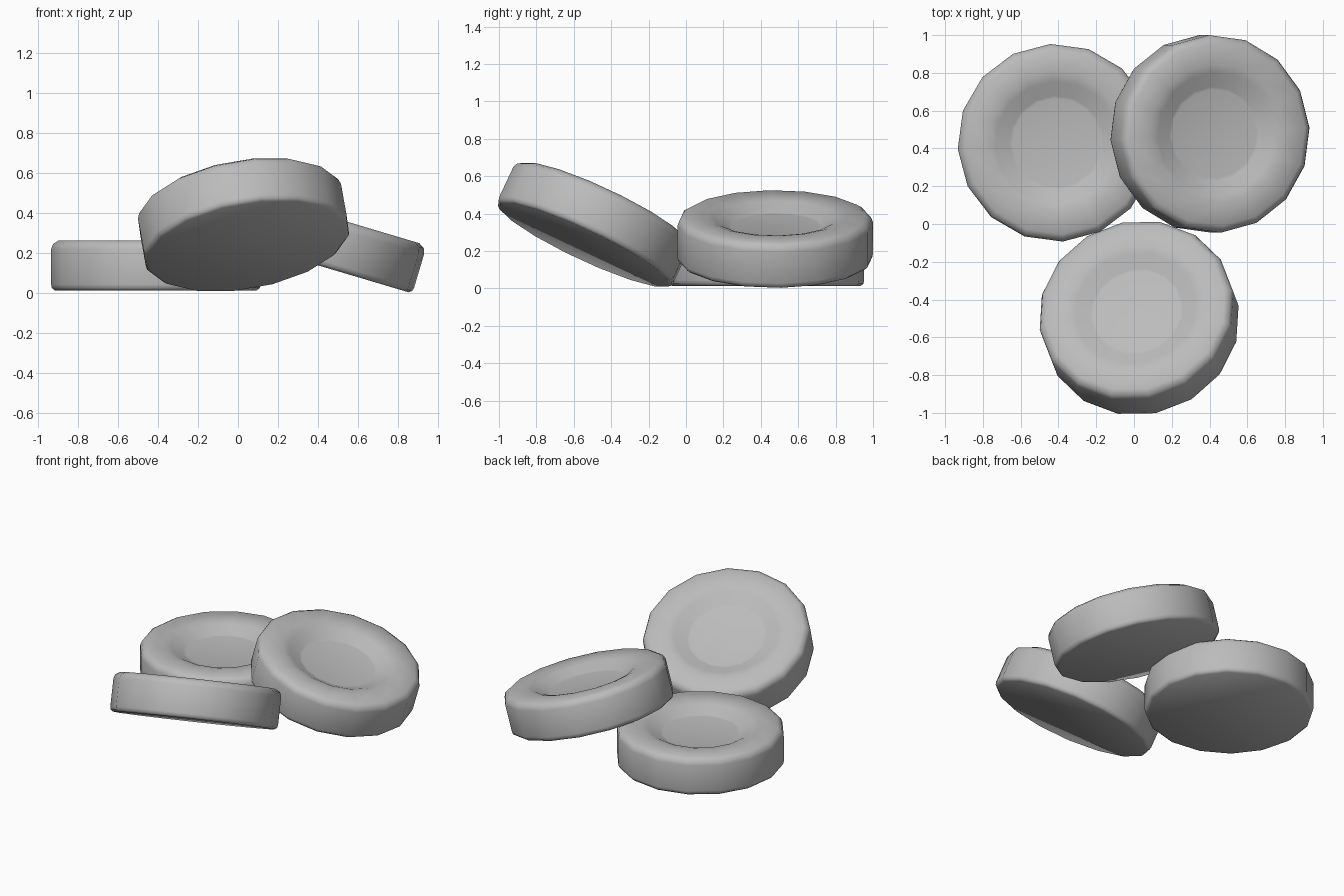
import bpy, bmesh, math
from mathutils import Vector, Matrix

cube = bpy.data.objects.get("Cube")
if cube:
    bpy.data.objects.remove(cube, do_unlink=True)

# Single flat colour
GREY = (0.5, 0.5, 0.5, 1.0)
grey = bpy.data.materials.new("plain_grey")
grey.use_nodes = True
grey.diffuse_color = GREY
grey.node_tree.nodes["Principled BSDF"].inputs["Base Color"].default_value = GREY

SIDES = 16
HEIGHT = 0.25
# Radius and height, from the underside around the rim and into the dish
PROFILE = [(0.505, 0.0), (0.52, 0.012), (0.524, 0.03), (0.524, 0.205),
           (0.514, 0.232), (0.485, 0.25), (0.37, 0.25), (0.325, 0.238),
           (0.25, 0.196), (0.235, 0.193)]


def dished_disc(name, centre, axis, phase):
    """Revolve the profile, then tilt it so its axis points along `axis`."""
    bm = bmesh.new()
    rings = []
    for radius, height in PROFILE:
        ring = []
        for i in range(SIDES):
            a = math.radians(phase) + math.tau * i / SIDES
            ring.append(bm.verts.new((radius * math.cos(a), radius * math.sin(a),
                                      height - HEIGHT / 2)))
        rings.append(ring)
    for low, high in zip(rings, rings[1:]):
        for i in range(SIDES):
            j = (i + 1) % SIDES
            bm.faces.new((low[i], low[j], high[j], high[i]))
    bm.faces.new(rings[0][::-1])   # flat underside
    bm.faces.new(rings[-1])        # dish floor
    tilt = Vector((0, 0, 1)).rotation_difference(Vector(axis).normalized())
    bmesh.ops.transform(bm, verts=bm.verts,
                        matrix=Matrix.Translation(centre) @ tilt.to_matrix().to_4x4())
    mesh = bpy.data.meshes.new(name)
    bm.to_mesh(mesh)
    bm.free()
    mesh.materials.append(grey)
    obj = bpy.data.objects.new(name, mesh)
    bpy.context.collection.objects.link(obj)
    bpy.ops.object.select_all(action='DESELECT')
    obj.select_set(True)
    bpy.context.view_layer.objects.active = obj
    bpy.ops.object.shade_smooth_by_angle(angle=math.radians(40))
    return obj


# One disc lies flat, the other two lean
dished_disc("flat_disc", (-0.41, 0.43, 0.138), (0, 0, 1), 3.6)
dished_disc("side_leaning_disc", (0.405, 0.477, 0.267), (0.285, 0, 0.958), 3.6)
dished_disc("front_leaning_disc", (0.026, -0.493, 0.345), (-0.16, 0.42, 0.893), 10)
